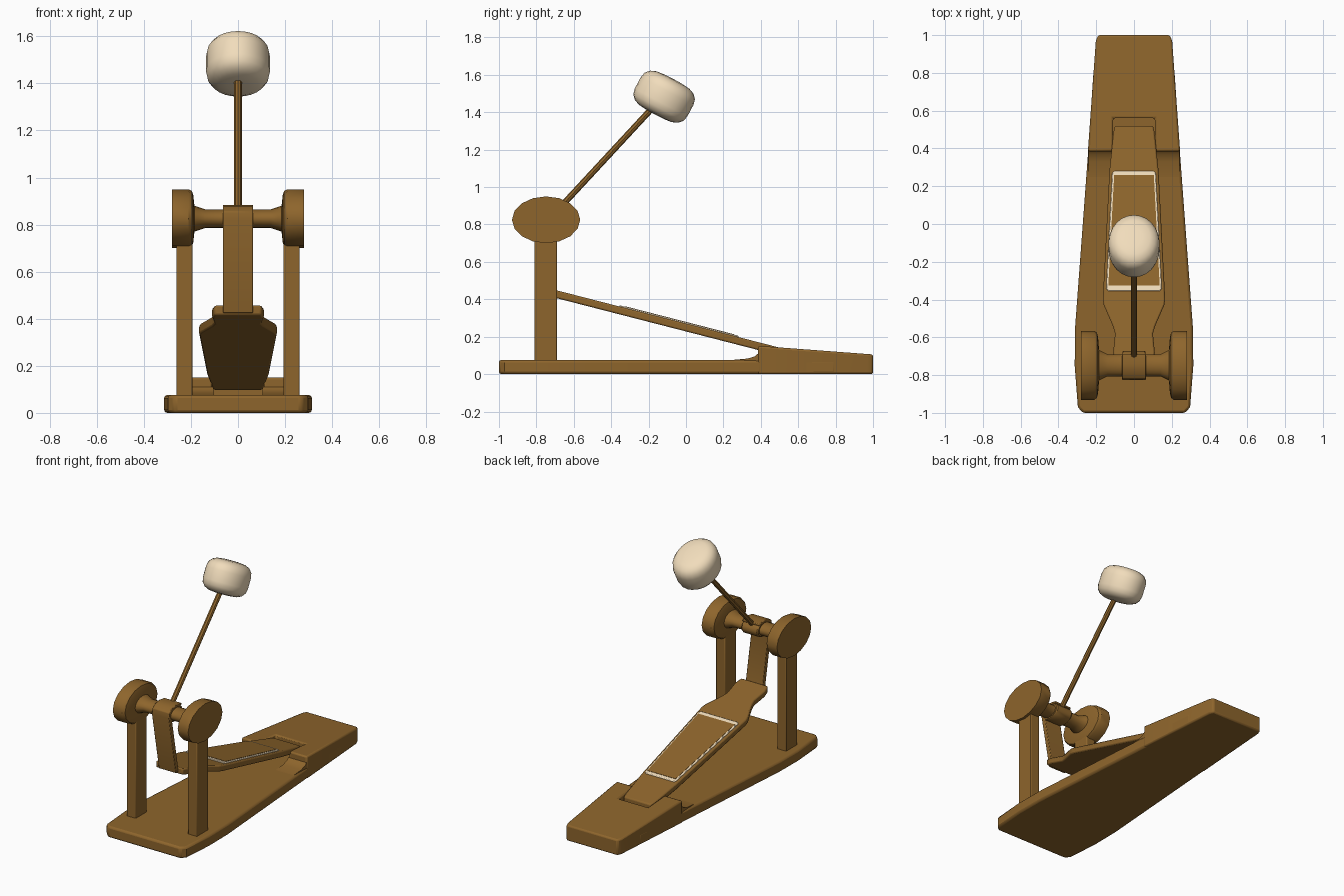
import bpy, bmesh, math
from mathutils import Matrix, Vector

if "Cube" in bpy.data.objects:
    bpy.data.objects.remove(bpy.data.objects["Cube"])


def material(name, rgb):
    m = bpy.data.materials.new(name)
    m.diffuse_color = (*rgb, 1)
    m.use_nodes = True
    m.node_tree.nodes["Principled BSDF"].inputs["Base Color"].default_value = m.diffuse_color
    return m


BROWN = material("bronze", (0.27, 0.13, 0.025))
CREAM = material("felt", (0.88, 0.72, 0.5))


def finish(name, bm, mat, bevel=0.0):
    bmesh.ops.remove_doubles(bm, verts=bm.verts, dist=1e-5)
    bmesh.ops.recalc_face_normals(bm, faces=bm.faces)
    me = bpy.data.meshes.new(name)
    bm.to_mesh(me)
    bm.free()
    me.materials.append(mat)
    ob = bpy.data.objects.new(name, me)
    bpy.context.collection.objects.link(ob)
    if bevel:
        mod = ob.modifiers.new("bevel", "BEVEL")
        mod.width, mod.segments = bevel, 2
        mod.limit_method, mod.angle_limit = "ANGLE", math.radians(40)
    return ob


def prism(name, bottom, top, mat, bevel=0.0):
    bm = bmesh.new()
    a = [bm.verts.new(p) for p in bottom]
    b = [bm.verts.new(p) for p in top]
    bm.faces.new(a)
    bm.faces.new(b)
    n = len(a)
    for i in range(n):
        bm.faces.new((a[i], a[(i + 1) % n], b[(i + 1) % n], b[i]))
    return finish(name, bm, mat, bevel)


def plate(name, half, low, high, mat, bevel=0.0):
    """Plan outline mirrored in x; low and high give z as a function of y."""
    pts = half + [(-x, y) for x, y in reversed(half)]
    return prism(name, [(x, y, low(y)) for x, y in pts],
                 [(x, y, high(y)) for x, y in pts], mat, bevel)


def side_profile(name, yz, x0, x1, mat, bevel=0.0):
    return prism(name, [(x0, y, z) for y, z in yz], [(x1, y, z) for y, z in yz], mat, bevel)


def lathe(name, profile, sides, matrix, mat):
    """Profile of (height, radius) turned round local z."""
    bm = bmesh.new()
    rings = []
    for h, r in profile:
        angles = [2 * math.pi * i / sides for i in range(sides)]
        if r == 0:
            rings.append([bm.verts.new((0, 0, h))])
        else:
            rings.append([bm.verts.new((r * math.cos(t), r * math.sin(t), h)) for t in angles])
    for a, b in zip(rings, rings[1:]):
        for i in range(sides):
            j = (i + 1) % sides
            if len(a) == 1:
                bm.faces.new((a[0], b[i], b[j]))
            elif len(b) == 1:
                bm.faces.new((a[i], a[j], b[0]))
            else:
                bm.faces.new((a[i], a[j], b[j], b[i]))
    bmesh.ops.transform(bm, matrix=matrix, verts=bm.verts)
    return finish(name, bm, mat)


# Base plate and raised heel with a slot for the footboard
plate("base_plate", [(0.27, -1), (0.297, -0.97), (0.314, -0.75), (0.312, -0.55),
                     (0.243, 0.38), (0.215, 0.8)],
      lambda y: 0.0, lambda y: 0.076, BROWN, 0.013)
plate("heel_block", [(0.11, 0.56), (0.11, 0.385), (0.244, 0.385), (0.202, 0.97), (0.19, 1)],
      lambda y: 0.0, lambda y: 0.15 - 0.075 * (y - 0.4), BROWN, 0.01)
for s, side in ((1, "right"), (-1, "left")):
    side_profile(side + "_heel_fillet", [(0.25, 0.06), (0.25, 0.076), (0.33, 0.083), (0.37, 0.096),
                                         (0.385, 0.11), (0.4, 0.11), (0.4, 0.06)],
                 s * 0.105, s * 0.24, BROWN)

# Sloping footboard with a trimmed grip panel
slope = lambda d: (lambda y: 0.27 - 0.257 * y + d)
plate("footboard", [(0.1, -0.73), (0.11, -0.68), (0.1, -0.58), (0.112, -0.54), (0.16, -0.43),
                    (0.165, -0.4), (0.13, 0.28), (0.108, 0.49), (0.1, 0.52)],
      slope(-0.042), slope(0), BROWN, 0.008)
plate("grip_trim", [(0.138, -0.355), (0.147, -0.34), (0.115, 0.27), (0.105, 0.28)],
      slope(-0.01), slope(0.007), CREAM, 0.004)
plate("grip_panel", [(0.136, -0.325), (0.105, 0.26)],
      slope(-0.01), slope(0.009), BROWN)

# Two upright posts
for s, side in ((1, "right"), (-1, "left")):
    side_profile(side + "_post", [(-0.81, 0.06), (-0.69, 0.06), (-0.69, 0.76), (-0.81, 0.76)],
                 s * 0.193, s * 0.262, BROWN, 0.006)

# Axle with end discs and central hub, oval in section
axle_at = Matrix.Translation((0, -0.748, 0.825)) @ Matrix.Diagonal((1, 1.46, 1, 1)) \
    @ Matrix.Rotation(math.pi / 2, 4, "Y")
half = [(0.07, 0.04), (0.14, 0.04), (0.17, 0.05), (0.185, 0.055), (0.19, 0.1),
        (0.196, 0.118), (0.21, 0.125), (0.28, 0.125), (0.28, 0)]
lathe("axle", [(-h, r) for h, r in reversed(half)] + half, 16, axle_at, BROWN)
lathe("hub", [(-0.062, 0), (-0.062, 0.048), (-0.055, 0.052), (0.055, 0.052),
              (0.062, 0.048), (0.062, 0)], 16, axle_at, BROWN)

# Strap wrapping the hub and hanging to the footboard tip
side_profile("drive_strap", [(-0.69, 0.862), (-0.69, 0.876), (-0.74, 0.884), (-0.79, 0.876),
                             (-0.82, 0.855), (-0.825, 0.82), (-0.75, 0.425), (-0.72, 0.425),
                             (-0.795, 0.82), (-0.785, 0.85), (-0.745, 0.868)],
             -0.064, 0.064, BROWN, 0.004)

# Beater rod and rounded felt head
start, end = Vector((0, -0.72, 0.84)), Vector((0, -0.15, 1.455))
d = end - start
lathe("beater_rod", [(0, 0), (0, 0.0165), (d.length, 0.0165), (d.length, 0)], 8,
      Matrix.Translation(start) @ d.to_track_quat("Z", "Y").to_matrix().to_4x4(), BROWN)
head_at = Matrix.Translation((0, -0.117, 1.483)) @ Matrix.Rotation(math.radians(-28), 4, "X") \
    @ Matrix.Diagonal((1, 1.17, 1, 1))
cap = [(0.035, 0.136), (0.065, 0.13), (0.088, 0.112), (0.101, 0.085), (0.106, 0.045), (0.107, 0)]
lathe("beater_head", [(-h, r) for h, r in reversed(cap)] + cap, 24, head_at, CREAM)

# Smooth shading that keeps the hard edges
bpy.ops.object.select_all(action="DESELECT")
for ob in bpy.context.collection.objects:
    ob.select_set(True)
    bpy.context.view_layer.objects.active = ob
bpy.ops.object.shade_smooth_by_angle(angle=math.radians(35))
